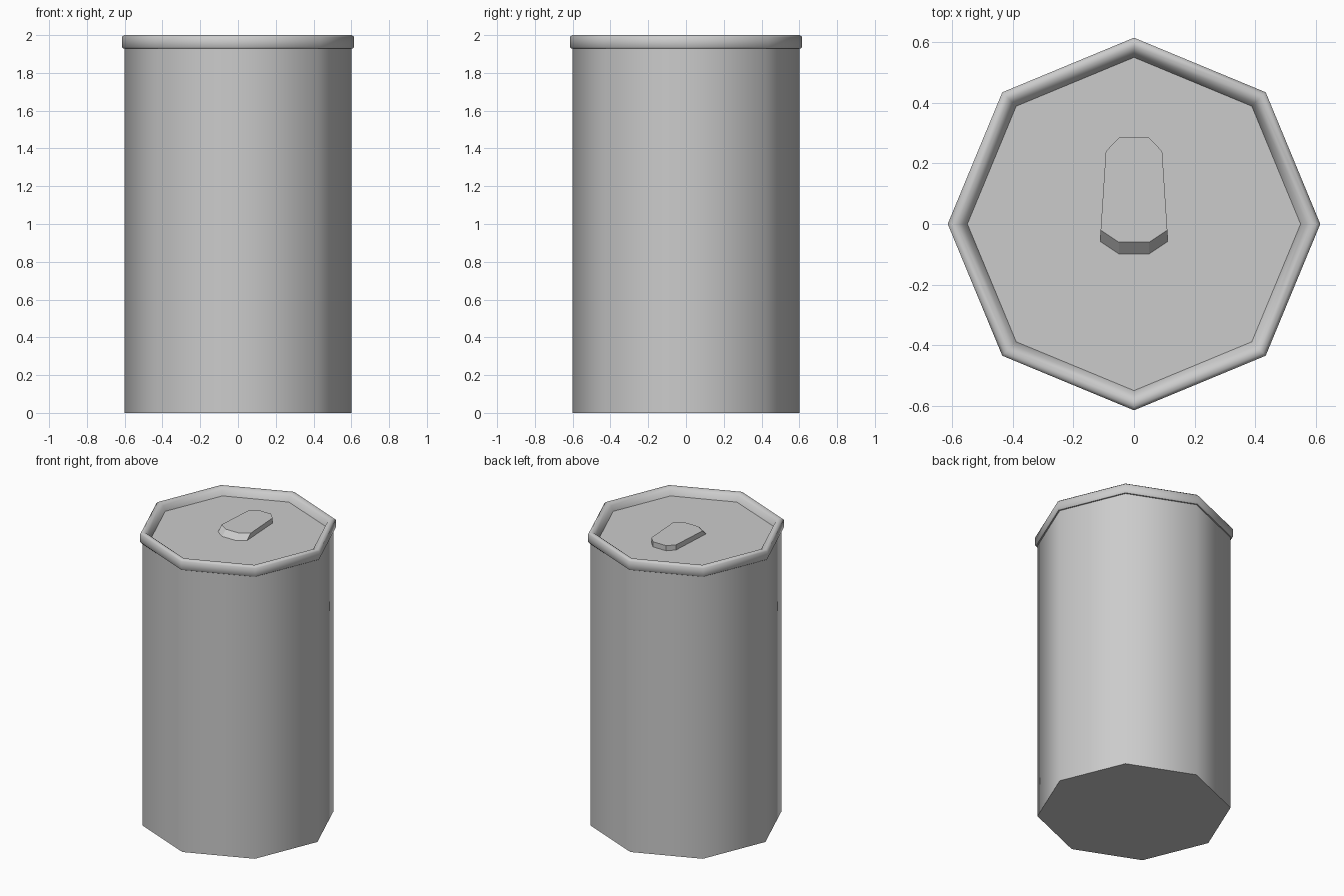
import bpy, bmesh
from math import cos, sin, pi, radians

if "Cube" in bpy.data.objects:
    bpy.data.objects.remove(bpy.data.objects["Cube"])

SIDES = 8


def finish(name, bm, smooth):
    bmesh.ops.recalc_face_normals(bm, faces=bm.faces)
    mesh = bpy.data.meshes.new(name)
    bm.to_mesh(mesh)
    bm.free()
    obj = bpy.data.objects.new(name, mesh)
    bpy.context.collection.objects.link(obj)
    if smooth:
        bpy.ops.object.select_all(action='DESELECT')
        obj.select_set(True)
        bpy.context.view_layer.objects.active = obj
        bpy.ops.object.shade_smooth_by_angle(angle=radians(50))
    return obj


def loft(name, rings, smooth=False):
    """Skin a stack of equal-length point rings and cap both ends."""
    bm = bmesh.new()
    loops = [[bm.verts.new(p) for p in ring] for ring in rings]
    for a, b in zip(loops, loops[1:]):
        n = len(a)
        for i in range(n):
            j = (i + 1) % n
            bm.faces.new((a[i], a[j], b[j], b[i]))
    bm.faces.new(loops[0][::-1])
    bm.faces.new(loops[-1])
    return finish(name, bm, smooth)


def octagon(r, z):
    return [(r * cos(2 * pi * i / SIDES), r * sin(2 * pi * i / SIDES), z)
            for i in range(SIDES)]


# Can: straight wall, overhanging rolled rim, recessed lid
profile = [(0.6, 0), (0.6, 1.93), (0.609, 1.93), (0.615, 1.938), (0.615, 1.99),
           (0.603, 2.0), (0.585, 2.0), (0.565, 1.985), (0.55, 1.95)]
loft("can_body", [octagon(r, z) for r, z in profile], smooth=True)

# Pull tab: tapered plate with a sloped front lip
half = [(0.05, -0.10), (0.11, -0.06), (0.093, 0.24), (0.05, 0.285)]
outline = half + [(-x, y) for x, y in reversed(half)]
base = [(x, y, 1.949) for x, y in outline]
top = [(x, y + 0.04 if y < 0 else y, 1.985) for x, y in outline]
loft("pull_tab", [base, top])
